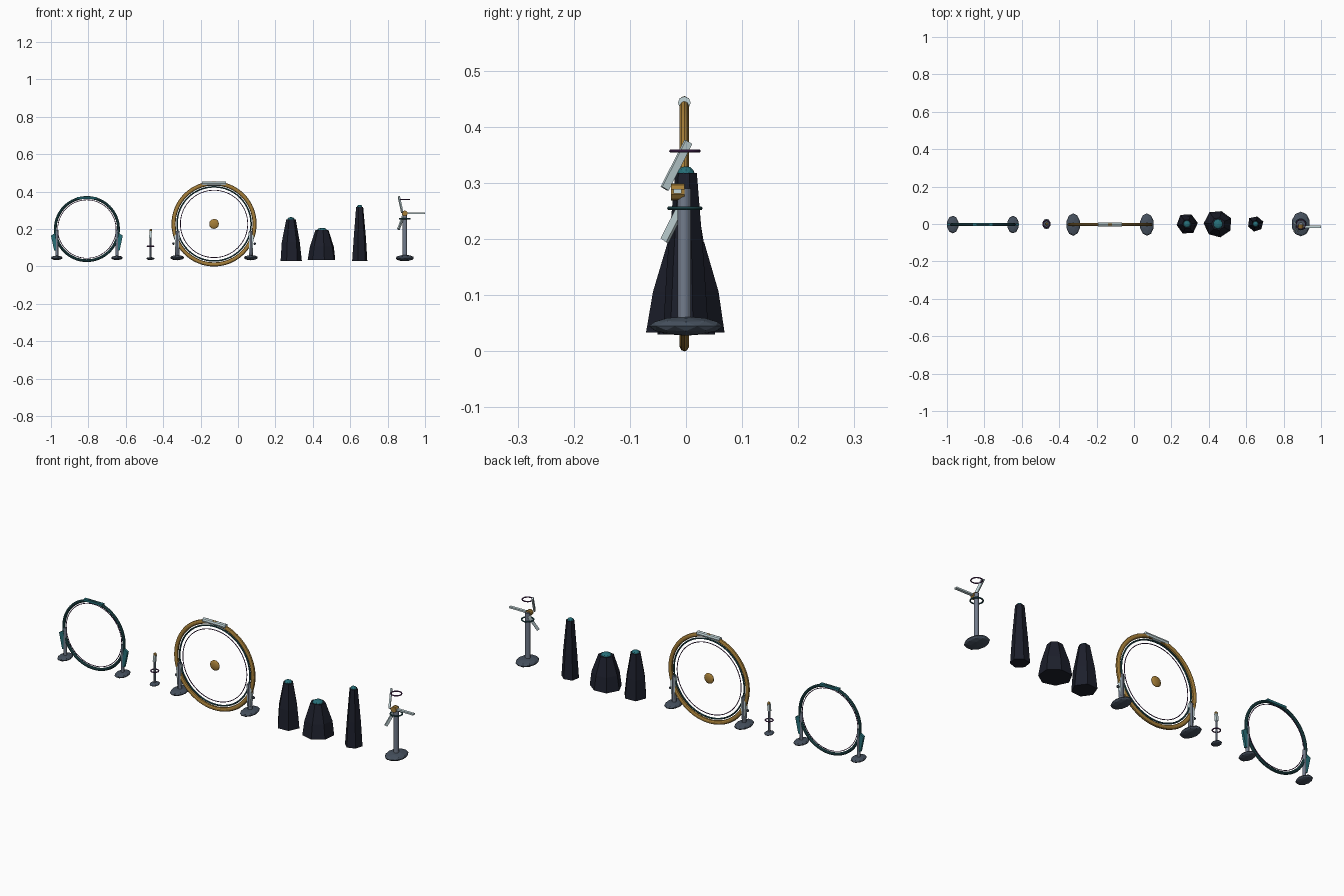
import bpy, bmesh, math, random
from mathutils import Vector

if "Cube" in bpy.data.objects:
    bpy.data.objects.remove(bpy.data.objects["Cube"])

random.seed(4)


def mat(name, r, g, b):
    m = bpy.data.materials.new(name)
    m.diffuse_color = (r, g, b, 1)
    m.use_nodes = True
    m.node_tree.nodes["Principled BSDF"].inputs["Base Color"].default_value = m.diffuse_color
    return m


GOLD = mat("gold", .38, .21, .04)
TEAL = mat("teal", .02, .16, .19)
DEEP = mat("deep_teal", .02, .09, .10)
PURPLE = mat("purple", .10, .03, .13)
STEEL = mat("steel", .17, .20, .26)
SLATE = mat("slate", .06, .08, .11)
ROCK = mat("rock", .012, .014, .025)
PALE = mat("pale", .55, .68, .70)


def finish(name, material, smooth=False):
    o = bpy.context.object
    o.name = name
    o.data.materials.append(material)
    if smooth:
        bpy.ops.object.shade_smooth_by_angle()
    return o


def torus(name, loc, R, r, material, upright=True, flat=1.0):
    bpy.ops.mesh.primitive_torus_add(location=loc, major_radius=R, minor_radius=r,
                                     major_segments=64, minor_segments=10,
                                     rotation=(math.pi / 2 if upright else 0, 0, 0))
    bpy.context.object.scale.z = flat
    return finish(name, material, True)


def cyl(name, loc, r, depth, material, rot=(0, 0, 0), sides=12):
    bpy.ops.mesh.primitive_cylinder_add(vertices=sides, radius=r, depth=depth,
                                        location=loc, rotation=rot)
    return finish(name, material, True)


def blob(name, loc, scale, material, smooth=False):
    bpy.ops.mesh.primitive_ico_sphere_add(subdivisions=2, radius=1, location=loc)
    bpy.context.object.scale = scale
    return finish(name, material, smooth)


def box(name, loc, size, material, rot=(0, 0, 0)):
    bpy.ops.mesh.primitive_cube_add(size=1, location=loc, rotation=rot)
    bpy.context.object.scale = size
    return finish(name, material)


def bar(name, a, b, width, thick, material):
    a, b = Vector(a), Vector(b)
    d = b - a
    return box(name, (a + b) / 2, (width, thick, d.length), material,
               d.to_track_quat('Z', 'Y').to_euler())


def mesh(name, bm, material):
    bmesh.ops.recalc_face_normals(bm, faces=bm.faces)
    me = bpy.data.meshes.new(name)
    bm.to_mesh(me)
    bm.free()
    me.materials.append(material)
    o = bpy.data.objects.new(name, me)
    bpy.context.collection.objects.link(o)
    return o


def fin(name, profile, half, material):
    # flat side fin: x,z outline extruded along y
    bm = bmesh.new()
    f = bm.faces.new([bm.verts.new((x, GY - half, z)) for x, z in profile])
    ext = bmesh.ops.extrude_face_region(bm, geom=[f])
    bmesh.ops.translate(bm, vec=(0, 2 * half, 0),
                        verts=[v for v in ext["geom"] if isinstance(v, bmesh.types.BMVert)])
    return mesh(name, bm, material)


GY = -.003  # depth of both gates

# small checkpoint ring
cx, cz = -.808, .2
torus("small_gate_ring", (cx, GY, cz), .169, .0075, DEEP)
torus("small_gate_inner_ring", (cx, GY, cz), .156, .0018, PURPLE)
box("small_gate_top_plate", (cx, GY, .367), (.105, .017, .011), TEAL)
for s in (-1, 1):
    x = cx + s * .161
    blob("small_gate_foot", (x, GY, .046), (.032, .047, .012), SLATE)
    cyl("small_gate_post", (x, GY, .12), .008, .15, STEEL)
    fin("small_gate_fin", [(cx + s * .192, .165), (cx + s * .168, .18),
                           (cx + s * .163, .085), (cx + s * .175, .085)], .006, TEAL)

# large start ring
gx, gz = -.128, .2275
torus("large_gate_ring", (gx, GY, gz), .2165, .011, GOLD, flat=.78)
torus("large_gate_middle_ring", (gx, GY, gz), .198, .004, DEEP)
torus("large_gate_inner_ring", (gx, GY, gz), .18, .002, PURPLE)
blob("large_gate_core", (gx, GY, gz), (.027, .01, .027), GOLD, True)
cyl("large_gate_top_light", (gx, GY, .443), .0115, .128, PALE, (0, math.pi / 2, 0), 8)
for s in (-1, 1):
    x = gx + s * .197
    blob("large_gate_foot", (x, GY, .047), (.038, .06, .014), SLATE)
    cyl("large_gate_post", (x, GY, .12), .011, .14, STEEL)
    fin("large_gate_fin", [(gx + s * .212, .165), (gx + s * .185, .185),
                           (gx + s * .188, .075), (gx + s * .205, .075)], .009, PALE)
    blob("large_gate_knob", (gx + s * .217, GY, .122), (.007, .007, .007), SLATE)

# small signal marker
mx = -.468
blob("marker_foot", (mx, 0, .042), (.022, .028, .008), SLATE)
cyl("marker_post", (mx, 0, .105), .005, .125, STEEL)
torus("marker_ring", (mx, 0, .108), .018, .003, PURPLE, False)
box("marker_panel", (mx, 0, .172), (.012, .012, .035), PALE, (0, math.radians(6), 0))
blob("marker_tip", (mx + .002, 0, .193), (.008, .008, .008), GOLD)


# faceted rocks with coloured caps
def rock(x, r, top_r, z0, z1, sides, turn):
    bm = bmesh.new()
    rings = []
    wobble = [random.uniform(.9, 1.06) for _ in range(sides)]
    for k, t in ((1, 0), (.85 if r > .05 else .8, .45), (top_r / r, 1)):
        ring = []
        for i in range(sides):
            a = turn + 2 * math.pi * i / sides
            q = r * k * wobble[i] * random.uniform(.97, 1.03)
            ring.append(bm.verts.new((x + q * math.cos(a), q * math.sin(a), z0 + (z1 - z0) * t)))
        rings.append(ring)
    for lo, hi in zip(rings, rings[1:]):
        for i in range(sides):
            j = (i + 1) % sides
            bm.faces.new((lo[i], lo[j], hi[j], hi[i]))
    bm.faces.new(rings[0])
    bm.faces.new(rings[-1])
    mesh("rock", bm, ROCK)
    c = top_r * .72
    blob("rock_cap", (x, 0, z1), (c, c, .012), TEAL)


rock(.283, .061, .027, .03, .252, 6, .1)
rock(.449, .076, .036, .034, .195, 7, .4)
rock(.65, .044, .021, .03, .318, 6, .3)

# turbine
tx = .892
blob("turbine_foot", (tx, 0, .045), (.05, .066, .017), SLATE)
cyl("turbine_post", (tx, -.003, .17), .012, .24, STEEL)
torus("turbine_collar_ring", (tx, -.002, .255), .028, .0035, DEEP, False)
torus("turbine_halo_ring", (tx, -.002, .357), .025, .003, PURPLE, False)
cyl("turbine_hub", (tx, -.015, .284), .015, .024, GOLD, (math.pi / 2, 0, 0), 10)
bar("turbine_blade", (.9, -.015, .285), (1.0, -.015, .285), .014, .008, PALE)
bar("turbine_blade", (.878, -.038, .29), (.86, .004, .373), .008, .014, PALE)
bar("turbine_blade", (.885, .001, .275), (.858, -.038, .198), .008, .014, PALE)
